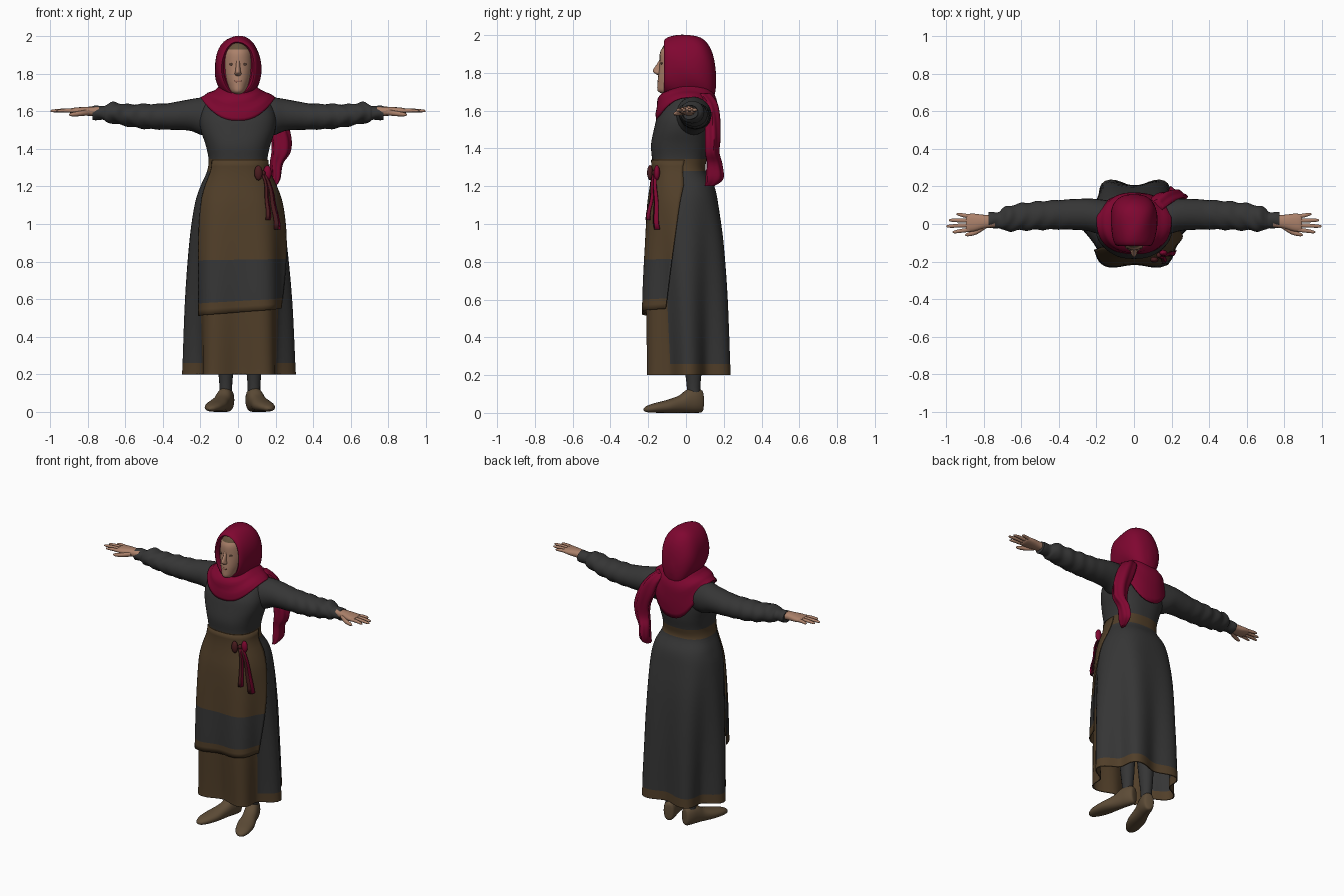
import bpy, bmesh
from math import sin, cos, pi, radians, copysign
from mathutils import Vector, Matrix

if "Cube" in bpy.data.objects:
    bpy.data.objects.remove(bpy.data.objects["Cube"])


def material(name, *rgb):
    m = bpy.data.materials.new(name)
    m.use_nodes = True
    m.diffuse_color = (*rgb, 1)
    bsdf = m.node_tree.nodes["Principled BSDF"]
    bsdf.inputs["Base Color"].default_value = (*rgb, 1)
    bsdf.inputs["Roughness"].default_value = 0.9
    return m


GREY = material("charcoal wool", .036, .036, .036)
BROWN = material("brown linen", .082, .049, .022)
RED = material("crimson scarf", .215, .002, .03)
DARK_RED = material("dark red ribbon", .07, .012, .014)
SKIN = material("skin", .41, .22, .145)
LIPS = material("lips", .30, .13, .09)
EYE = material("eye", .16, .09, .065)
HAIR = material("hair", .13, .085, .045)
SHOE = material("shoe leather", .11, .072, .038)


def refine(rings, k=4):
    """Smooth curve through the given stations, keeping each of them."""
    p = [Vector(r) for r in rings]
    p = [p[0]] + p + [p[-1]]
    out = []
    for a, b, c, d in zip(p, p[1:], p[2:], p[3:]):
        for i in range(k):
            t = i / k
            out.append((b * 2 + (c - a) * t + (a * 2 - b * 5 + c * 4 - d) * t ** 2
                        + (b * 3 - a - c * 3 + d) * t ** 3) / 2)
    return out + [p[-1]]


def spow(v, p):
    return copysign(abs(v) ** (2 / p), v)


def surface(name, rows, mats, rule=None, closed=True, caps=True, thick=0, matrix=None):
    """Skin rows of points; rule(row, column) picks the material."""
    bm = bmesh.new()
    grid = [[bm.verts.new(p) for p in row] for row in rows]
    n = len(grid[0])
    for i in range(len(grid) - 1):
        for j in range(n if closed else n - 1):
            k = (j + 1) % n
            f = bm.faces.new((grid[i][j], grid[i][k], grid[i + 1][k], grid[i + 1][j]))
            f.material_index = rule(i, j) if rule else 0
    if caps and closed:
        bm.faces.new(grid[0])
        last = bm.faces.new(grid[-1])
        last.material_index = rule(len(grid) - 2, 0) if rule else 0
    bmesh.ops.recalc_face_normals(bm, faces=bm.faces)
    if matrix:
        bm.transform(matrix)
    mesh = bpy.data.meshes.new(name)
    bm.to_mesh(mesh)
    bm.free()
    for m in mats:
        mesh.materials.append(m)
    ob = bpy.data.objects.new(name, mesh)
    bpy.context.collection.objects.link(ob)
    if thick:
        mod = ob.modifiers.new("thickness", "SOLIDIFY")
        mod.thickness = thick
    bpy.ops.object.select_all(action="DESELECT")
    ob.select_set(True)
    bpy.context.view_layer.objects.active = ob
    bpy.ops.object.shade_smooth_by_angle(angle=radians(50))


def loft(name, rings, mats, axis="z", n=24, p=2, k=4, wave=None, side=1, **kw):
    """Rings are (position, centre u, centre v, radius u, radius v) along an axis."""
    rows = []
    for t, cu, cv, ru, rv in refine(rings, k):
        row = []
        for j in range(n):
            a = 2 * pi * j / n
            w = wave(t, a) if wave else 1
            u, v = cu + ru * w * spow(sin(a), p), cv - rv * w * spow(cos(a), p)
            x, y, z = {"x": (t, u, v), "y": (u, t, v), "z": (u, v, t)}[axis]
            row.append((x * side, y, z))
        rows.append(row)
    surface(name, rows, mats, **kw)


def blob(name, mat, centre, size):
    """Small ellipsoid."""
    x, y, z = centre
    rings = [(z - size[2] * cos(pi * i / 8), x, y, size[0] * max(.05, sin(pi * i / 8)),
              size[1] * max(.05, sin(pi * i / 8))) for i in range(9)]
    loft(name, rings, [mat], n=12, k=1)


# Dress: hem to neckline, with folds that deepen downwards
DRESS = refine([(.2, .005, .015, .266, .217), (.26, .005, .014, .265, .217),
                (.6, .003, .005, .263, .22), (.9, 0, -.002, .249, .207),
                (1.1, 0, -.012, .228, .186), (1.2, 0, -.017, .2, .167),
                (1.28, 0, -.036, .165, .141), (1.345, 0, -.035, .157, .145),
                (1.42, 0, -.03, .172, .155), (1.5, 0, -.02, .198, .15),
                (1.57, 0, -.01, .202, .14), (1.64, 0, .008, .175, .115),
                (1.69, 0, .01, .11, .08), (1.71, 0, .01, .06, .05)], 5)


def dress_point(a, z, out=0):
    i = next((i for i in range(len(DRESS) - 2) if DRESS[i + 1][0] >= z), len(DRESS) - 2)
    lo, hi = DRESS[i], DRESS[i + 1]
    _, cx, cy, rx, ry = lo.lerp(hi, (z - lo[0]) / (hi[0] - lo[0]))
    w = 1 - .14 * min(1, max(0, 1.2 - z)) * cos(6 * a)
    p = 2.1 + .4 * min(1, max(0, (z - .6) / .6))
    return Vector((cx + (rx * w + out) * spow(sin(a), p),
                   cy - (ry * w + out) * spow(cos(a), p), z))


COLS = 72


def dress_colour(i, j):
    z = (DRESS[i][0] + DRESS[i + 1][0]) / 2
    a = -180 + 360 * (j + .5) / COLS
    panel = z < .7 and -55 < a < 60
    return int(z < .26 or 1.28 < z < 1.345 or panel)


surface("dress", [[dress_point(-pi + 2 * pi * j / COLS, r[0]) for j in range(COLS)] for r in DRESS],
        [GREY, BROWN], dress_colour, caps=False, thick=.006)

# Apron: wraps the front, with a grey band above its slightly slanted hem
heights = [1.34 - .53 * i / 16 for i in range(17)] + [.81 - .22 * i / 6 for i in range(1, 7)] + [.56, .53]


def apron_row(z):
    t = (1.34 - z) / .81
    left, right = radians(-56 + 4 * t), radians(97 - 37 * t)
    angles = [left + (right - left) * j / 40 for j in range(41)]
    return [dress_point(a, z + .025 * sin(a) * t ** 4, .005 + .018 * t) for a in angles]


surface("apron", [apron_row(z) for z in heights], [BROWN, GREY],
        lambda i, j: int(.59 < (heights[i] + heights[i + 1]) / 2 < .81), closed=False, thick=.006)

# Ribbon bow and its hanging ends, dark in front and crimson on the outer fold
for name, a0, a1, z0, z1, w in (("ribbon_end_inner", 38, 33, 1.26, 1.02, .014),
                                ("ribbon_end_outer", 43, 50, 1.26, .97, .018)):
    rows = []
    for i in range(9):
        t = i / 8
        mid = dress_point(radians(a0 + (a1 - a0) * t), z0 + (z1 - z0) * t, .03 + .006 * sin(9 * t))
        fold = w * (.6 + .5 * t)
        rows.append([mid + Vector((x * fold, y * fold, 0)) for x, y in ((-1.2, -.3), (0, 0), (.5, 1.2))])
    surface(name, rows, [DARK_RED, RED], lambda i, j: j, closed=False, thick=.006)
knot = dress_point(radians(40), 1.27, .02)
blob("ribbon_knot", DARK_RED, knot, (.014, .014, .016))
for s, name, mat in ((-1, "bow_loop_inner", DARK_RED), (1, "bow_loop_outer", RED)):
    blob(name, mat, knot + Vector((s * .024, s * .018 - .006, .002)), (.022, .016, .04))

# Head, with hair showing above the forehead
HEAD = [(1.69, 0, -.085, .02, .04), (1.705, 0, -.065, .042, .085), (1.74, 0, -.053, .058, .098),
        (1.78, 0, -.048, .07, .1), (1.84, 0, -.045, .078, .096), (1.9, 0, -.045, .076, .094),
        (1.93, 0, -.04, .07, .087), (1.96, 0, -.035, .055, .07), (1.978, 0, -.03, .02, .03)]
loft("head", HEAD, [SKIN, HAIR], rule=lambda i, j: int(i >= 24))
loft("neck", [(1.6, 0, .0, .06, .06), (1.76, 0, -.02, .052, .055)], [SKIN])
loft("nose", [(1.788, 0, -.14, .01, .008), (1.8, 0, -.145, .018, .024), (1.815, 0, -.145, .014, .03),
              (1.85, 0, -.132, .011, .02), (1.885, 0, -.125, .01, .008)], [SKIN], n=16)
blob("lips", LIPS, (0, -.143, 1.759), (.022, .008, .008))
for s, tag in ((1, "left"), (-1, "right")):
    blob(tag + "_eye", EYE, (s * .032, -.128, 1.85), (.015, .006, .006))

# Head scarf: hood around the face
loft("scarf_hood", [(-.09, 0, 1.832, .075, .13), (-.116, 0, 1.83, .087, .139),
                    (-.095, 0, 1.832, .106, .156), (-.035, 0, 1.83, .12, .17),
                    (.04, 0, 1.828, .124, .171), (.09, 0, 1.815, .115, .165),
                    (.128, 0, 1.79, .092, .142), (.15, 0, 1.77, .058, .095),
                    (.16, 0, 1.76, .015, .025)], [RED], axis="y",
     n=40, p=2.1, wave=lambda t, a: 1 + .012 * sin(5 * a + 30 * t))

# Scarf collar: (side x, side z, front y, front z, back y, back z) from neck to rim
COLLAR = refine([(.085, 1.745, .1, 1.70, .08, 1.76), (.12, 1.715, .15, 1.692, .12, 1.71),
                 (.16, 1.698, .176, 1.63, .15, 1.6), (.2, 1.674, .18, 1.55, .137, 1.43)])
rows = []
for i, (sx, sz, fy, fz, by, bz) in enumerate(COLLAR):
    row = []
    for j in range(48):
        a = 2 * pi * j / 48
        c = cos(a)
        w = 1 + .02 * sin(i * 1.3 + 2 * sin(a)) * (i < 11)
        y = .02 - spow(c, 2.4) * (fy if c > 0 else by) * w
        row.append((spow(sin(a), 2.4) * sx * w, y, sz + ((fz if c > 0 else bz) - sz) * c * c))
    rows.append(row)
surface("scarf_collar", rows, [RED], caps=False, thick=.008)

# Scarf end hanging behind the left shoulder
loft("scarf_end", [(1.2, .19, .125, .012, .022), (1.24, .2, .15, .026, .045), (1.32, .205, .148, .033, .04),
                   (1.38, .228, .137, .047, .036), (1.46, .228, .14, .052, .04), (1.56, .19, .14, .058, .038),
                   (1.64, .15, .125, .05, .04), (1.69, .11, .09, .04, .04)], [RED], n=28,
     wave=lambda t, a: 1 + .12 * sin(5 * a + 8 * t))


def sleeve_folds(x, a):
    return 1 + min(.06, max(0, x - .3) * .25) * sin(75 * x + 2 * sin(a) + 1.5 * cos(2 * a))


FINGERS = {"index": (-.03, -.042, .965), "middle": (-.006, -.012, .998),
           "ring": (.018, .02, .985), "little": (.04, .052, .945)}
for s, tag in ((1, "left"), (-1, "right")):
    # Sleeve, cuff and hand
    loft(tag + "_sleeve", [(.1, .03, 1.57, .09, .1), (.19, .04, 1.573, .092, .1),
                           (.26, .05, 1.58, .085, .083), (.38, .05, 1.572, .079, .07),
                           (.5, .045, 1.573, .076, .066), (.6, .038, 1.58, .072, .058),
                           (.66, .03, 1.592, .068, .057), (.7, .025, 1.588, .058, .047),
                           (.72, .022, 1.591, .044, .038), (.775, .02, 1.591, .042, .037)],
         [GREY], axis="x", k=6, wave=sleeve_folds, side=s)
    loft(tag + "_palm", [(.74, .015, 1.598, .032, .026), (.8, .012, 1.6, .037, .024),
                         (.85, .008, 1.601, .047, .02), (.885, .006, 1.602, .047, .015),
                         (.895, .006, 1.602, .04, .008)], [SKIN], axis="x", n=16, p=2.4, side=s)
    for finger, (y0, y1, tip) in FINGERS.items():
        loft(f"{tag}_{finger}_finger", [(.87, y0, 1.602, .0115, .011), ((.87 + tip) / 2, (y0 + y1) / 2, 1.604, .011, .01),
                                        (tip - .01, y1, 1.602, .008, .007), (tip, y1, 1.601, .002, .002)],
             [SKIN], axis="x", n=10, side=s)
    loft(tag + "_thumb", [(.79, -.01, 1.595, .016, .016), (.84, -.043, 1.588, .014, .014),
                          (.885, -.056, 1.583, .01, .01), (.9, -.058, 1.582, .002, .002)],
         [SKIN], axis="x", n=10, side=s)

    # Stockinged leg and shoe, toes turned out
    x = .01 + s * .075
    loft(tag + "_leg", [(.06, x, .042, .034, .036), (.14, x, .04, .034, .036),
                        (.24, x, .038, .042, .046), (.45, x, .03, .055, .06)], [GREY], n=16)
    turn = Matrix.Translation((x, .04, 0)) @ Matrix.Rotation(s * radians(18), 4, "Z")
    loft(tag + "_shoe", [(.052, 0, .06, .014, .035), (.045, 0, .062, .032, .058), (.01, 0, .066, .042, .066),
                         (-.035, 0, .062, .044, .062), (-.08, 0, .046, .046, .046),
                         (-.15, 0, .034, .054, .034), (-.22, 0, .026, .046, .025),
                         (-.26, 0, .02, .028, .016), (-.275, 0, .018, .01, .007)],
         [SHOE], axis="y", n=20, p=2.2, matrix=turn)
